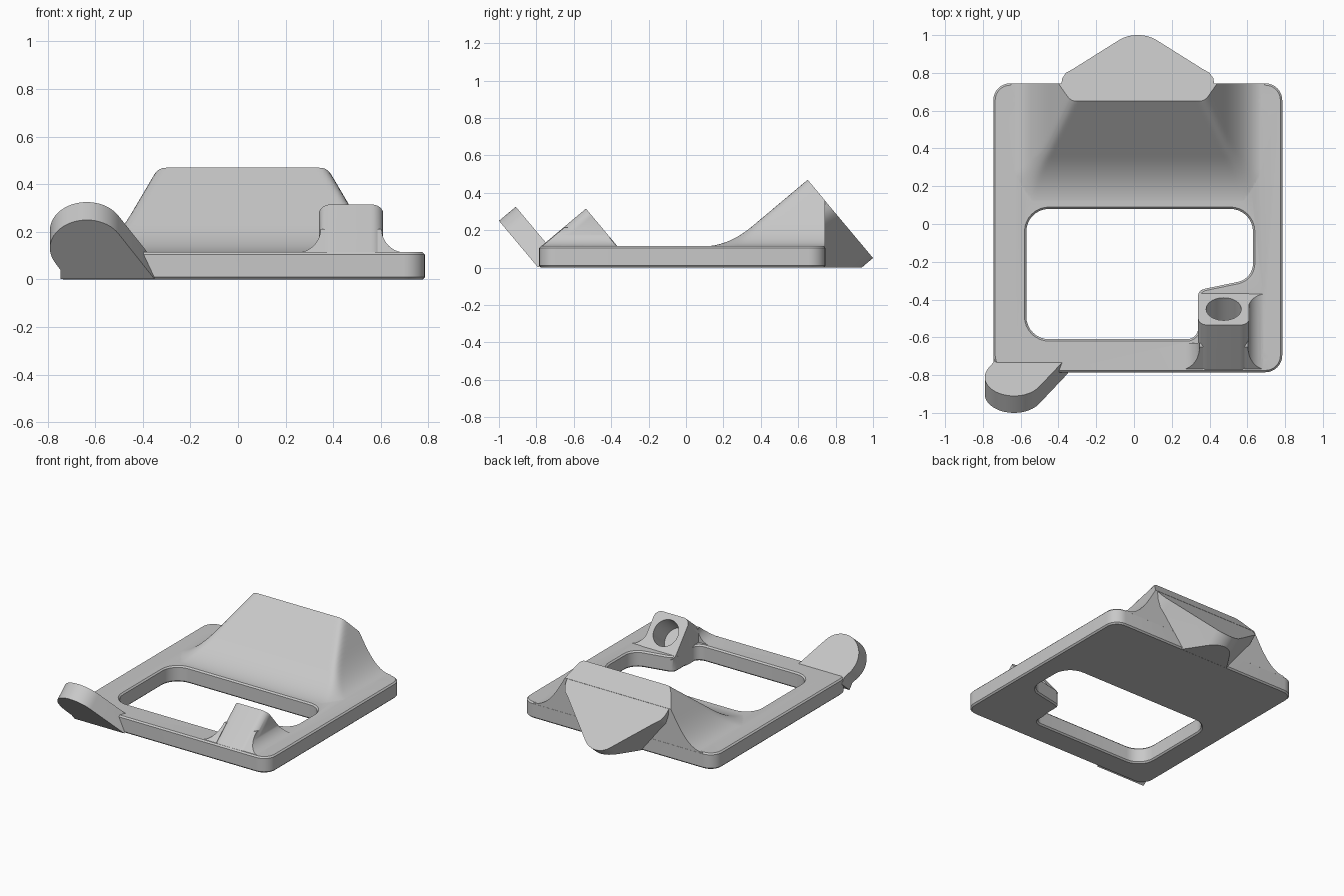
import bpy
import bmesh
import math
from mathutils import Vector

cube = bpy.data.objects.get("Cube")
if cube:
    bpy.data.objects.remove(cube, do_unlink=True)

X, Y, Z = Vector((1, 0, 0)), Vector((0, 1, 0)), Vector((0, 0, 1))
TILT = math.radians(40)
N = Vector((0, math.cos(TILT), math.sin(TILT)))    # shared axis of all slanted bores
U = Vector((0, math.sin(TILT), -math.cos(TILT)))   # down the slanted faces
TOP = 0.115                                        # plate thickness
MID = 0.02                                         # plate centre in x

GREY = (0.58, 0.58, 0.58, 1)
grey = bpy.data.materials.new("light_grey")
grey.use_nodes = True
grey.diffuse_color = GREY
grey.node_tree.nodes["Principled BSDF"].inputs["Base Color"].default_value = GREY


def finish(name, bm):
    bmesh.ops.recalc_face_normals(bm, faces=bm.faces)
    mesh = bpy.data.meshes.new(name)
    bm.to_mesh(mesh)
    bm.free()
    mesh.materials.append(grey)
    obj = bpy.data.objects.new(name, mesh)
    bpy.context.collection.objects.link(obj)
    return obj


def clip(bm, point, normal):
    """Cut away everything on the normal side and close the cut."""
    bmesh.ops.bisect_plane(bm, geom=bm.verts[:] + bm.edges[:] + bm.faces[:],
                           plane_co=point, plane_no=normal, clear_outer=True)
    bmesh.ops.holes_fill(bm, edges=[e for e in bm.edges if e.is_boundary], sides=0)


def arc(cx, cy, r, start, end, steps=16):
    angles = [math.radians(start + (end - start) * i / steps) for i in range(steps + 1)]
    return [(cx + r * math.cos(a), cy + r * math.sin(a)) for a in angles]


def rounded(corners, steps=8):
    """Polygon of (x, y, radius) with rounded corners."""
    out = []
    for i, (x, y, r) in enumerate(corners):
        p = Vector((x, y))
        a = (Vector(corners[i - 1][:2]) - p).normalized()
        b = (Vector(corners[(i + 1) % len(corners)][:2]) - p).normalized()
        half = a.angle(b) / 2
        centre = p + (a + b).normalized() * (r / math.sin(half))
        start = (p + a * (r / math.tan(half)) - centre).normalized()
        end = (p + b * (r / math.tan(half)) - centre).normalized()
        for k in range(steps + 1):
            out.append(tuple(centre + start.slerp(end, k / steps).normalized() * r))
    return out


def prism(name, points, origin, ex, ey, depth, clips=()):
    bm = bmesh.new()
    base = [bm.verts.new(Vector(origin) + ex * p + ey * q) for p, q in points]
    face = bm.faces.new(base)
    new = bmesh.ops.extrude_face_region(bm, geom=[face])["geom"]
    bmesh.ops.translate(bm, vec=depth, verts=[v for v in new if isinstance(v, bmesh.types.BMVert)])
    for point, normal in clips:
        clip(bm, point, normal)
    return finish(name, bm)


def rod(start, end, r1, r2=None):
    start, end = Vector(start), Vector(end)
    bm = bmesh.new()
    bmesh.ops.create_cone(bm, cap_ends=True, segments=40, radius1=r1,
                          radius2=r1 if r2 is None else r2, depth=(end - start).length)
    rot = (end - start).to_track_quat('Z', 'Y').to_matrix()
    for v in bm.verts:
        v.co = rot @ v.co + (start + end) / 2
    return finish("bore_cutter", bm)


def apply(obj, mod):
    bpy.context.view_layer.objects.active = obj
    bpy.ops.object.modifier_apply(modifier=mod.name)


def combine(obj, tool, operation):
    mod = obj.modifiers.new("combine", 'BOOLEAN')
    mod.operation, mod.solver, mod.object = operation, 'EXACT', tool
    apply(obj, mod)
    bpy.data.objects.remove(tool, do_unlink=True)


def smin(a, b, k):
    h = max(k - abs(a - b), 0) / k
    return min(a, b) - h * h * k / 4


def smax(a, b, k):
    return -smin(-a, -b, k)


# Base plate with rounded corners and a notched window, edges chamfered
frame = prism("mounting_frame", rounded([(-0.745, -0.785, 0.09), (0.785, -0.785, 0.09),
                                         (0.785, 0.745, 0.09), (-0.745, 0.745, 0.09)]),
              (0, 0, 0), X, Y, Z * TOP)
window = rounded([(-0.57, 0.08, 0.12), (0.63, 0.08, 0.12), (0.63, -0.29, 0.1),
                  (0.34, -0.35, 0.05), (0.34, -0.61, 0.06), (-0.57, -0.61, 0.12)])
combine(frame, prism("window_cutter", window, (0, 0, -0.1), X, Y, Z * 0.4), 'DIFFERENCE')
bevel = frame.modifiers.new("chamfer", 'BEVEL')
bevel.width, bevel.segments, bevel.limit_method = 0.01, 1, 'ANGLE'
bevel.angle_limit = math.radians(60)
apply(frame, bevel)

# Rear hump: ramp with flared sides, cut by the slanted rear face
ridge = Vector((MID, 0.65, 0.47))
bm = bmesh.new()
bmesh.ops.create_grid(bm, x_segments=88, y_segments=48, size=1)
for v in bm.verts:
    u, y = v.co.x * 0.67, 0.1 + (v.co.y + 1) / 2 * 0.6445
    ramp = smax(TOP, ridge.z + math.tan(TILT) * (y - ridge.y), 0.11)
    side = smax(TOP, ridge.z - 1.7 * (abs(u) - 0.355), 0.17)
    v.co = (MID + u, y, smin(ramp, side, 0.05) - 0.001)
new = bmesh.ops.extrude_face_region(bm, geom=bm.faces[:])["geom"]
for v in new:
    if isinstance(v, bmesh.types.BMVert):
        v.co.z = 0.05
clip(bm, ridge, N)
combine(frame, finish("rear_hump", bm), 'UNION')

# Rear nose: rounded triangle behind the plate, square to the slanted face
floor = ((0, 0, 0.0005), -Z)
nose = [(0.36, 0.08), (0.405, 0.14), (0.4, 0.19), (0.38, 0.235), (0.345, 0.265)]
outline = nose + arc(0, 0.406, 0.14, 45, 135) + [(-x, v) for x, v in reversed(nose)]
combine(frame, prism("rear_nose", outline, ridge - N * 0.001, X, U, N * -0.45, [floor]), 'UNION')

# Front post, a slanted rounded block with concave flares at its sides
post = Vector((0.475, -0.535, 0.315))
block = rounded([(-0.135, 0, 0.05), (0.135, 0, 0.05), (0.135, 0.3, 0.05), (-0.135, 0.3, 0.05)])
combine(frame, prism("front_post", block, post, X, U, N * -0.36,
                     [floor, ((0, -0.784, 0), -Y)]), 'UNION')
flare = [(0.11, 0.06), (0.11, 0.213)] + arc(0.228, 0.213, 0.1, 180, 270, 10) + [(0.228, 0.06)]
for sign, length in ((1, 0.42), (-1, 0.15)):
    piece = prism("post_flare", [(sign * x, z) for x, z in flare], (post.x, -0.78, 0),
                  X, Z, Y * length, [(post + U * 0.003, -U), (post - N * 0.003, N)])
    combine(frame, piece, 'UNION')

# Front lug, a slanted eye plate at the corner
lug = [(-0.745, 0), (-0.35, 0)] + arc(-0.635, 0.17, 0.155, 31, 210, 28) + [(-0.745, 0.05)]
lug_base = Vector((0, -0.791, 0.001))
combine(frame, prism("front_lug", lug, lug_base, X, -U, N * 0.117), 'UNION')

# Stepped bores through the rear face
for x, v in ((-0.235, 0.17), (0.225, 0.17), (-0.005, 0.406)):
    c = ridge + X * x + U * v
    combine(frame, rod(c + N * 0.1, c - N * 0.17, 0.1), 'DIFFERENCE')
    combine(frame, rod(c + N * 0.1, c - N * 0.8, 0.06), 'DIFFERENCE')

# Blind bore in the post
c = post + U * 0.132
combine(frame, rod(c + N * 0.1, c - N * 0.17, 0.093), 'DIFFERENCE')

# Lug eye with shallow recesses on both faces
c = lug_base + X * -0.635 - U * 0.17
for start, end, r in ((-0.1, 0.25, 0.062), (-0.1, 0.012, 0.075), (0.105, 0.25, 0.075)):
    combine(frame, rod(c + N * start, c + N * end, r), 'DIFFERENCE')

# Corner screw holes, countersunk from beneath
for x in (-0.655, 0.69):
    for y in (-0.69, 0.65):
        combine(frame, rod((x, y, -0.1), (x, y, 0.2), 0.03), 'DIFFERENCE')
        combine(frame, rod((x, y, -0.01), (x, y, 0.03), 0.06, 0.028), 'DIFFERENCE')

bpy.ops.object.select_all(action='DESELECT')
frame.select_set(True)
bpy.context.view_layer.objects.active = frame
bpy.ops.object.shade_smooth_by_angle(angle=math.radians(30))
